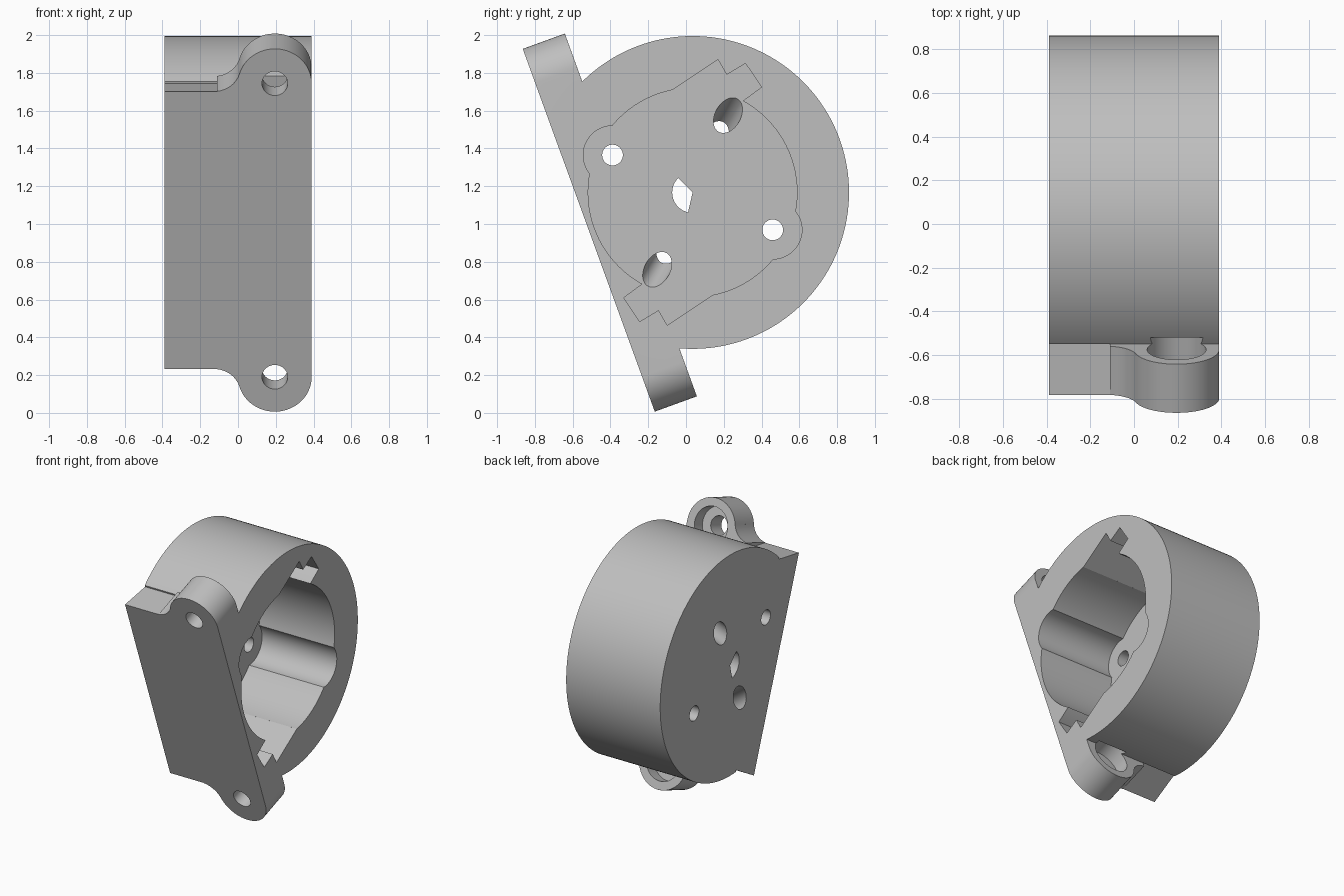
import bpy, bmesh
from math import cos, sin, radians, sqrt, atan2, pi
from mathutils import Matrix, Vector

if "Cube" in bpy.data.objects:
    bpy.data.objects.remove(bpy.data.objects["Cube"])

CENTRE = Vector((0, 0.035, 1.167))
TILT = Matrix.Rotation(radians(20), 3, 'X')
HALF = 0.39            # half width of the housing
FRONT, BACK = -0.585, -0.348   # mounting plate faces, along its normal
FLOOR = -0.23          # cavity floor
LUG_R, LUG_U = 0.195, 0.827

grey = bpy.data.materials.new("plain grey")
grey.use_nodes = True
grey.diffuse_color = (0.52, 0.52, 0.52, 1)
grey.node_tree.nodes["Principled BSDF"].inputs["Base Color"].default_value = grey.diffuse_color


def arc(cx, cy, r, a0, a1, n):
    return [(cx + r * cos(radians(a0 + (a1 - a0) * i / n)),
             cy + r * sin(radians(a0 + (a1 - a0) * i / n))) for i in range(n + 1)]


def circle(cx, cy, r, n=48):
    return arc(cx, cy, r, 0, 360, n)[:-1]


def prism(name, pts, a, b, axis='x', tilt=False, shift=(0, 0), chamfer=0):
    """Extrude a 2D outline from a to b; shift slants the far end."""
    bm = bmesh.new()
    rings = []
    for d, s in ((a, (0, 0)), (b, shift)):
        ring = []
        for p, q in pts:
            p, q = p + s[0], q + s[1]
            ring.append(bm.verts.new((d, p, q) if axis == 'x' else (p, d, q)))
        rings.append(ring)
    bm.faces.new(rings[0])
    cap = bm.faces.new(rings[1])
    n = len(pts)
    for i in range(n):
        j = (i + 1) % n
        bm.faces.new((rings[0][i], rings[0][j], rings[1][j], rings[1][i]))
    bmesh.ops.recalc_face_normals(bm, faces=bm.faces)
    if chamfer:
        bmesh.ops.bevel(bm, geom=list(cap.edges), offset=chamfer, segments=1,
                        affect='EDGES', clamp_overlap=True)
    if tilt:
        bmesh.ops.transform(bm, matrix=TILT.to_4x4(), verts=bm.verts)
    bmesh.ops.translate(bm, vec=CENTRE, verts=bm.verts)
    mesh = bpy.data.meshes.new(name)
    bm.to_mesh(mesh)
    bm.free()
    obj = bpy.data.objects.new(name, mesh)
    bpy.context.scene.collection.objects.link(obj)
    mesh.materials.append(grey)
    return obj


# Round drum, cut flat just behind the plate's front face
R = 0.828
flat = FRONT + 0.01
end = 180 - atan2(sqrt(R * R - flat * flat), -flat) * 180 / pi
housing = prism("motor_housing", arc(0, 0, R, -end, end, 128), -HALF, HALF, tilt=True)

# Mounting plate outline: round lug, blend and straight shoulder, mirrored
top = arc(LUG_R, LUG_U, LUG_R, 0, 163.5, 28)
top += arc(-0.126, 0.922, 0.14, -16.5, -90, 10) + [(-HALF, 0.782)]
plate = prism("mounting_plate", top + [(x, -u) for x, u in reversed(top)],
              FRONT, BACK, axis='n', tilt=True, chamfer=0.028)

cutters = []


def cut(*args, **kw):
    cutters.append(prism(*args, **kw))


# Main cavity
cut("cavity_cutter", circle(0, 0, 0.553, 96), FLOOR, 0.5)
notch = [(-0.105, 0.543), (0.135, 0.703), (0.18, 0.623), (0.28, 0.683),
         (0.365, 0.558), (0.27, 0.488), (0.15, 0.3), (-0.05, 0.42)]
for s in (1, -1):
    # Ear pocket, screw hole, stepped notch and slanted hole, in opposite pairs
    ey, ez = -0.424 * s, 0.198 * s
    cut("ear_cutter", circle(ey, ez, 0.155), FLOOR, 0.5)
    cut("screw_hole_cutter", circle(ey, ez, 0.055, 32), -0.5, 0)
    cut("notch_cutter", [(y * s, z * s) for y, z in notch], FLOOR, 0.5)
    ellipse = []
    for p, q in circle(0, 0, 1, 40):
        p, q = 0.1 * p, 0.067 * q
        ellipse.append((s * 0.192 + 0.5 * p - 0.87 * q, s * 0.416 + 0.87 * p + 0.5 * q))
    cut("slanted_hole_cutter", ellipse, FLOOR + 0.01, -0.42,
        shift=(-0.09 * s, -0.155 * s))
    # Lug bolt hole, counterbore and sloping shoulder
    cut("bolt_hole_cutter", circle(LUG_R, s * LUG_U, 0.068, 32), -0.7, -0.4,
        axis='n', tilt=True)
    cut("counterbore_cutter", circle(LUG_R, s * LUG_U, 0.135), -0.45, -0.31,
        axis='n', tilt=True)
    cut("shoulder_cutter", [(-0.61, s * 0.785), (-0.347, s * 0.739),
                            (-0.347, s * 0.85), (-0.61, s * 0.85)],
        -0.5, -0.11, tilt=True)
# Centre opening, a sector
cut("shaft_cutter", [(0, 0)] + arc(0, 0, 0.108, 135, 257, 20), -0.5, 0)

# Combine the parts
for obj, op in [(plate, 'UNION')] + [(c, 'DIFFERENCE') for c in cutters]:
    mod = housing.modifiers.new(obj.name, 'BOOLEAN')
    mod.operation = op
    mod.solver = 'EXACT'
    mod.object = obj
    obj.hide_render = True
graph = bpy.context.evaluated_depsgraph_get()
result = bpy.data.meshes.new_from_object(housing.evaluated_get(graph))
housing.modifiers.clear()
housing.data = result
result.materials.clear()
result.materials.append(grey)
for obj in [plate] + cutters:
    bpy.data.objects.remove(obj)

for o in bpy.context.selected_objects:
    o.select_set(False)
housing.select_set(True)
bpy.context.view_layer.objects.active = housing
bpy.ops.object.shade_smooth_by_angle(angle=radians(25))
